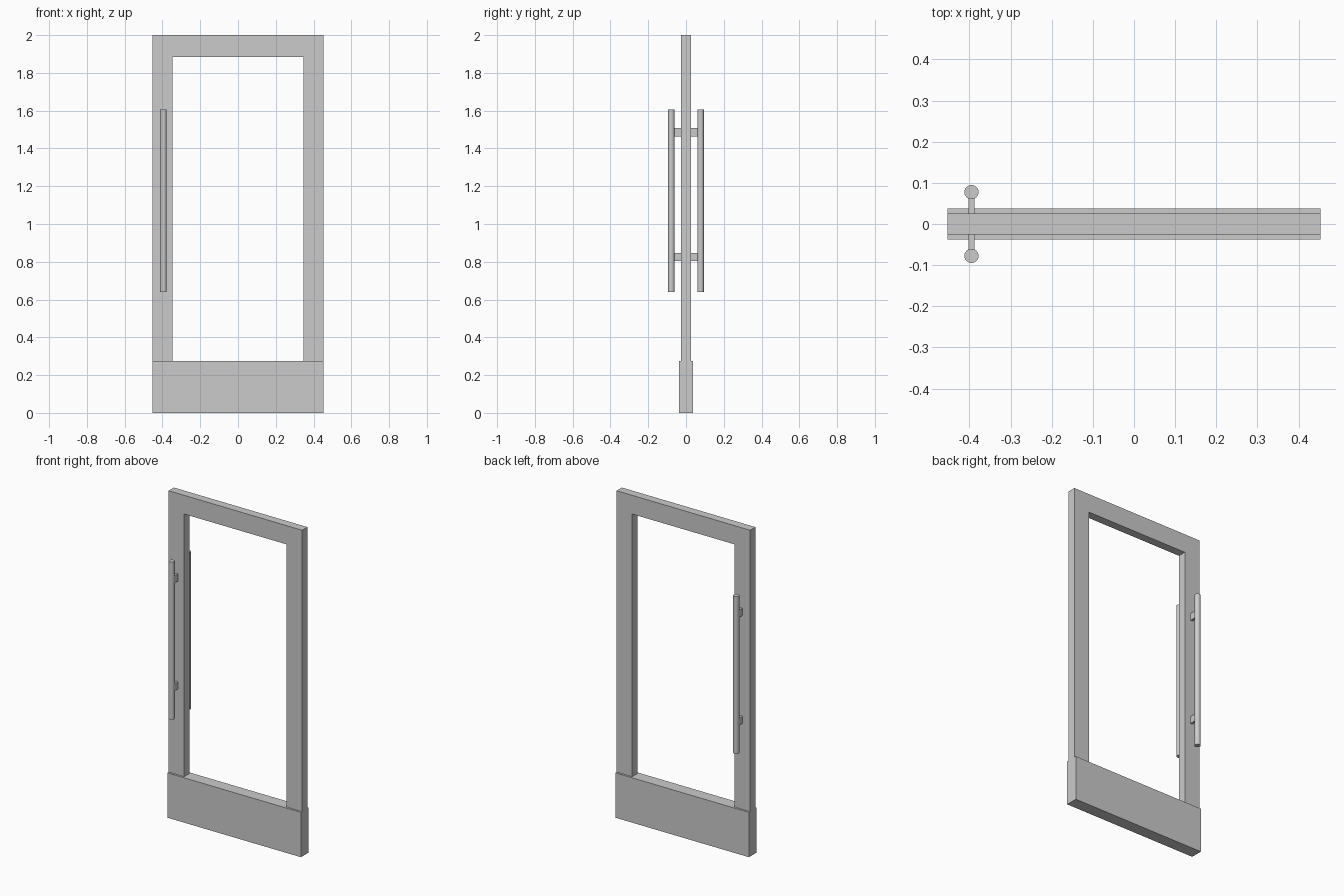
import bpy, bmesh

if "Cube" in bpy.data.objects:
    bpy.data.objects.remove(bpy.data.objects["Cube"])

HALF_W = 0.453       # half door width
OPEN_W = 0.347       # half opening width
FRAME_D = 0.0255     # half frame thickness
KICK_D = 0.0375      # half bottom panel thickness
KICK_TOP = 0.275
HANDLE_X, HANDLE_Y, HANDLE_R = -0.395, 0.0775, 0.0172


def box(name, x, y, z):
    """Box from (min, max) ranges."""
    bpy.ops.mesh.primitive_cube_add(size=1)
    ob = bpy.context.object
    ob.name = name
    for v in ob.data.vertices:
        v.co = [(r[0] + r[1]) / 2 + c * (r[1] - r[0]) for r, c in zip((x, y, z), v.co)]
    return ob


def extruded_profile(name, points, half_depth):
    """Front outline (x, z) given thickness along y."""
    bm = bmesh.new()
    face = bm.faces.new([bm.verts.new((x, -half_depth, z)) for x, z in points])
    ext = bmesh.ops.extrude_face_region(bm, geom=[face])
    moved = [g for g in ext["geom"] if isinstance(g, bmesh.types.BMVert)]
    bmesh.ops.translate(bm, verts=moved, vec=(0, 2 * half_depth, 0))
    bmesh.ops.recalc_face_normals(bm, faces=bm.faces)
    mesh = bpy.data.meshes.new(name)
    bm.to_mesh(mesh)
    bm.free()
    ob = bpy.data.objects.new(name, mesh)
    bpy.context.collection.objects.link(ob)
    return ob


# Upper door frame: two stiles and a top rail in one outline
extruded_profile("door_frame", [
    (-HALF_W, KICK_TOP), (-OPEN_W, KICK_TOP), (-OPEN_W, 1.885), (OPEN_W, 1.885),
    (OPEN_W, KICK_TOP), (HALF_W, KICK_TOP), (HALF_W, 2.0), (-HALF_W, 2.0)], FRAME_D)

# Thicker bottom panel
box("bottom_panel", (-HALF_W, HALF_W), (-KICK_D, KICK_D), (0, KICK_TOP))

# Pull bar and its two mounts on each side
for side, s in (("front", -1), ("back", 1)):
    z0, z1 = 0.64, 1.605
    bpy.ops.mesh.primitive_cylinder_add(
        vertices=24, radius=HANDLE_R, depth=z1 - z0,
        location=(HANDLE_X, s * HANDLE_Y, (z0 + z1) / 2))
    bar = bpy.context.object
    bar.name = f"{side}_pull_bar"
    bpy.ops.object.shade_smooth_by_angle()
    for level, zc in (("lower", 0.825), ("upper", 1.486)):
        box(f"{side}_{level}_handle_mount",
            (HANDLE_X - 0.0073, HANDLE_X + 0.0073),
            sorted((s * FRAME_D, s * (HANDLE_Y - 0.013))),
            (zc - 0.022, zc + 0.022))
